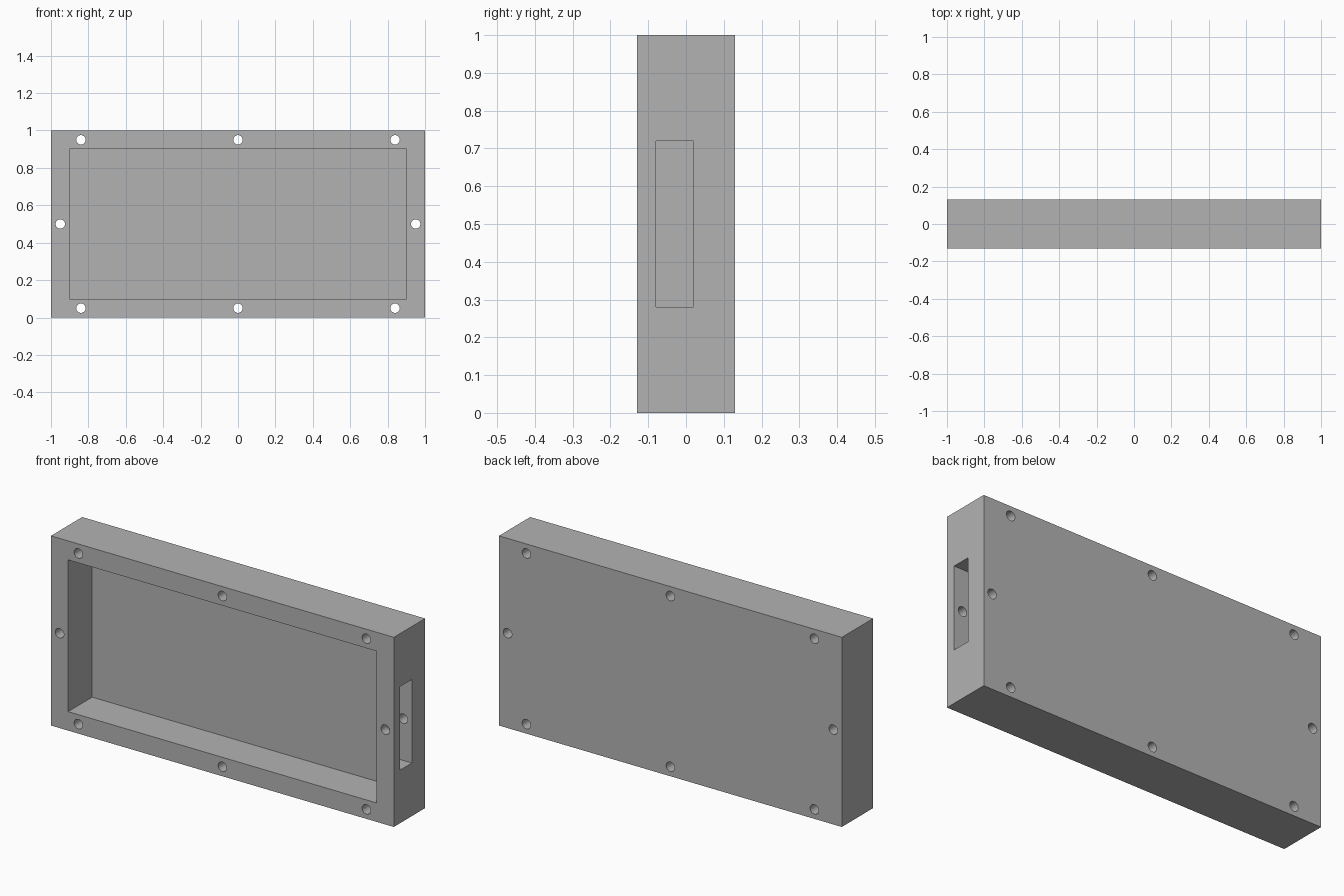
import bpy
import math

WIDTH, DEPTH, HEIGHT = 2.0, 0.26, 1.0
FRONT = -DEPTH / 2

default = bpy.data.objects.get("Cube")
if default:
    bpy.data.objects.remove(default, do_unlink=True)


def make_material(name, rgb):
    mat = bpy.data.materials.new(name)
    mat.use_nodes = True
    mat.diffuse_color = (*rgb, 1)
    mat.node_tree.nodes["Principled BSDF"].inputs["Base Color"].default_value = (*rgb, 1)
    return mat


def box(name, low, high):
    centre = [(a + b) / 2 for a, b in zip(low, high)]
    bpy.ops.mesh.primitive_cube_add(size=1, location=centre)
    obj = bpy.context.object
    obj.name = name
    obj.scale = [b - a for a, b in zip(low, high)]
    bpy.ops.object.transform_apply(location=True, rotation=False, scale=True)
    return obj


def cut(target, cutter):
    """Subtract the cutter from the target, then discard it."""
    cutter.hide_render = True
    mod = target.modifiers.new("cut", "BOOLEAN")
    mod.operation = "DIFFERENCE"
    mod.solver = "EXACT"
    mod.object = cutter
    bpy.context.view_layer.objects.active = target
    bpy.ops.object.modifier_apply(modifier=mod.name)
    bpy.data.objects.remove(cutter, do_unlink=True)


# Solid block of the case
case = box("enclosure_case", (-WIDTH / 2, FRONT, 0), (WIDTH / 2, -FRONT, HEIGHT))
case.data.materials.clear()
case.data.materials.append(make_material("plain grey", (0.45, 0.45, 0.45)))

# Open cavity in the front, leaving a thin back panel
cut(case, box("cavity_cutter", (-0.9, FRONT - 0.1, 0.1), (0.9, 0.07, 0.9)))

# Cable slot through the left wall
cut(case, box("slot_cutter", (0.85, -0.08, 0.28), (1.1, 0.02, 0.72)))

# Screw holes around the rim, from front to back
holes = [(x, z) for x in (-0.84, 0, 0.84) for z in (0.05, 0.95)]
holes += [(-0.95, 0.5), (0.95, 0.5)]
for x, z in holes:
    bpy.ops.mesh.primitive_cylinder_add(vertices=32, radius=0.025, depth=0.6,
                                        location=(x, 0, z),
                                        rotation=(math.pi / 2, 0, 0))
    cut(case, bpy.context.object)

# Smooth hole walls with crisp edges
bpy.ops.object.select_all(action="DESELECT")
case.select_set(True)
bpy.context.view_layer.objects.active = case
bpy.ops.object.shade_smooth_by_angle(angle=math.radians(30))
